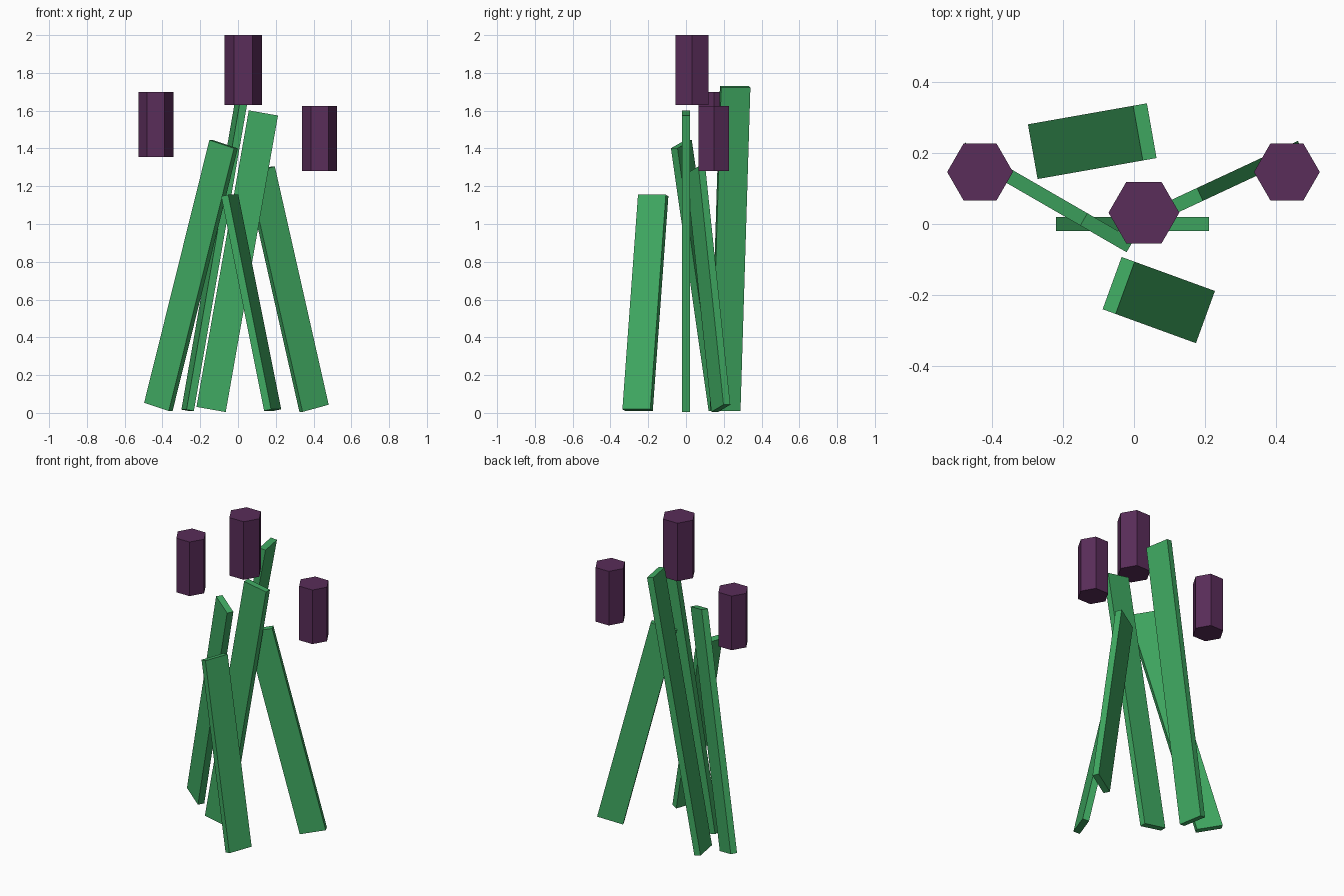
import bpy
import math
from mathutils import Matrix, Vector

default = bpy.data.objects.get("Cube")
if default:
    bpy.data.objects.remove(default, do_unlink=True)


def make_material(name, rgb):
    mat = bpy.data.materials.new(name)
    mat.use_nodes = True
    color = (*rgb, 1.0)
    mat.diffuse_color = color
    mat.node_tree.nodes["Principled BSDF"].inputs["Base Color"].default_value = color
    return mat


leaf_green = make_material("leaf_green", (0.051, 0.402, 0.122))
flower_purple = make_material("flower_purple", (0.1, 0.026, 0.1))

WIDTH, THICK = 0.157, 0.04


def blade(name, center, size, yaw, tilt):
    """Box leaning by tilt along its own x axis, then turned by yaw."""
    bpy.ops.mesh.primitive_cube_add(size=1)
    obj = bpy.context.object
    obj.name = obj.data.name = name
    turn = Matrix.Rotation(math.radians(yaw), 4, "Z")
    lean = Matrix.Rotation(math.radians(tilt), 4, "Y")
    obj.data.transform(turn @ lean @ Matrix.Diagonal((*size, 1.0)))
    obj.location = Vector(center)
    obj.data.materials.append(leaf_green)


def flower(name, center, radius, height):
    """Six-sided prism with corners pointing along x."""
    bpy.ops.mesh.primitive_cylinder_add(vertices=6, radius=radius, depth=height)
    obj = bpy.context.object
    obj.name = obj.data.name = name
    obj.data.transform(Matrix.Rotation(math.radians(90), 4, "Z"))
    obj.location = Vector(center)
    obj.data.materials.append(flower_purple)


# Leaves leaning edge-on, in the plane of their flat face
blade("center_leaf", (-0.004, 0, 0.803), (WIDTH, THICK, 1.594), 0, 10)
blade("right_leaf", (-0.249, 0.075, 0.727), (WIDTH, THICK, 1.447), -30, 16)
blade("left_leaf", (0.26, 0.118, 0.655), (WIDTH, THICK, 1.3), 25, -14)

# Leaves leaning across their flat face
blade("front_leaf", (0.07, -0.215, 0.583), (THICK, WIDTH, 1.161), -20, -12)
blade("back_leaf", (-0.118, 0.234, 0.87), (THICK, WIDTH, 1.739), 10, 10)

# Flower heads
flower("center_flower", (0.028, 0.032, 1.815), 0.1, 0.37)
flower("right_flower", (-0.435, 0.147, 1.527), 0.093, 0.345)
flower("left_flower", (0.432, 0.147, 1.453), 0.093, 0.345)
